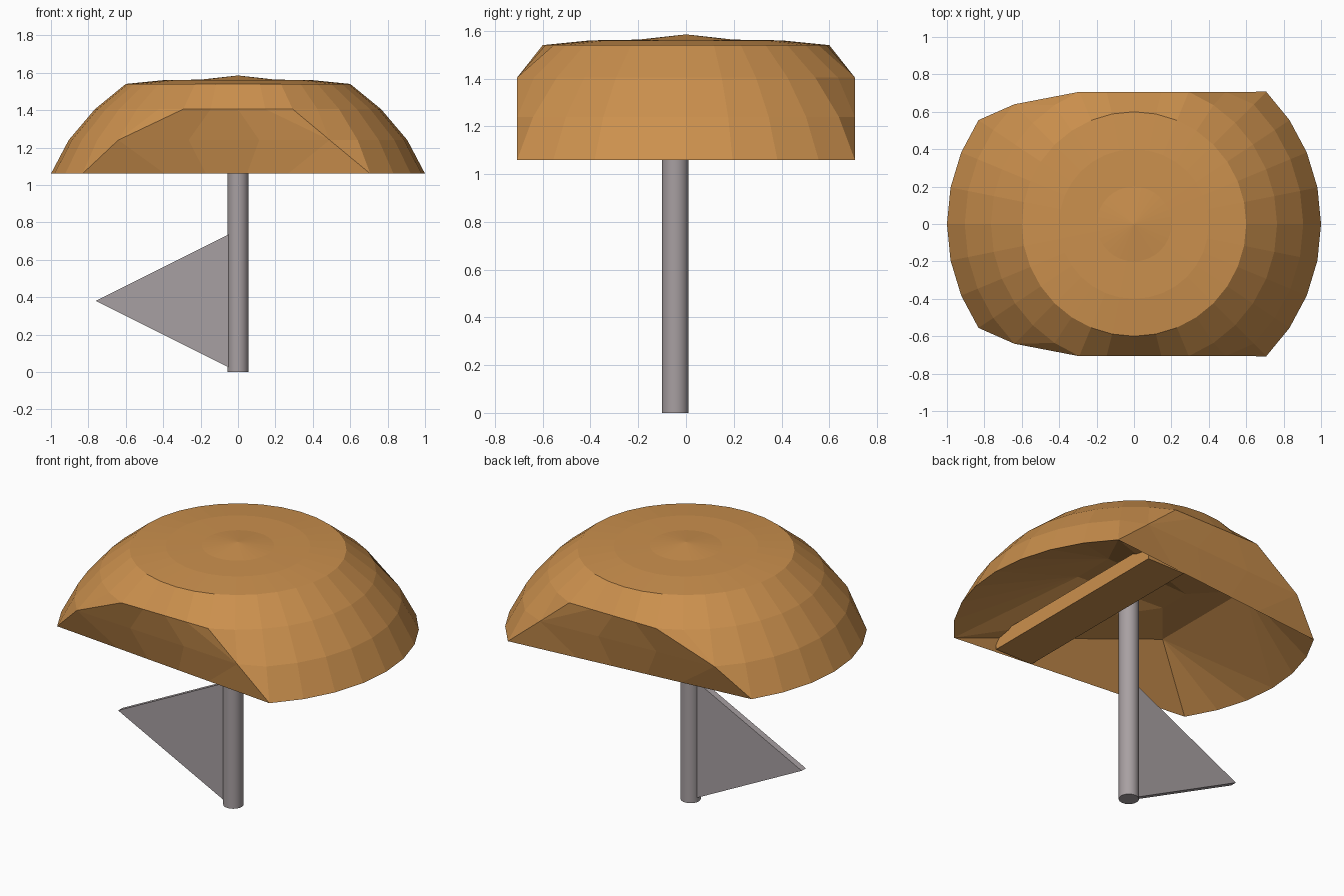
import bpy, bmesh, math
from mathutils import Vector

if "Cube" in bpy.data.objects:
    bpy.data.objects.remove(bpy.data.objects["Cube"])


def material(name, rgb):
    m = bpy.data.materials.new(name)
    m.diffuse_color = (*rgb, 1)
    m.use_nodes = True
    m.node_tree.nodes["Principled BSDF"].inputs["Base Color"].default_value = m.diffuse_color
    return m


orange = material("warm orange", (0.60, 0.28, 0.075))
grey = material("warm grey", (0.39, 0.35, 0.36))


def finish(name, bm, mat):
    me = bpy.data.meshes.new(name)
    bm.to_mesh(me)
    bm.free()
    me.materials.append(mat)
    ob = bpy.data.objects.new(name, me)
    bpy.context.collection.objects.link(ob)
    return ob


def box(name, lo, hi, mat):
    bm = bmesh.new()
    bmesh.ops.create_cube(bm, size=1)
    for v in bm.verts:
        v.co = [lo[i] if v.co[i] < 0 else hi[i] for i in range(3)]
    return finish(name, bm, mat)


N = 32
RINGS = [(1.0, 1.06), (0.905, 1.24), (0.765, 1.405), (0.6, 1.54), (0.4, 1.56), (0.2, 1.563)]


def ring_point(i, j):
    r, z = RINGS[i]
    a = 2 * math.pi * j / N
    return Vector((r * math.cos(a), r * math.sin(a), z))


# Flat side panels: per ring the cut columns are laid along a straight line
CUTS = {
    0: (4, 13, 5, 12, ring_point(0, 4), ring_point(0, 13)),
    1: (6, 12, 7, 10, Vector((0.49, 0.707, 1.24)), ring_point(1, 12)),
    2: (6, 10, 6, 10, ring_point(2, 6), ring_point(2, 10)),
}
CUTS[1] = (5, 12, 7, 10, CUTS[1][4], CUTS[1][5])


def cap_point(i, j):
    j %= N
    mirrored = j > N // 2
    k = N - j if mirrored else j
    p = ring_point(i, k)
    if i in CUTS and CUTS[i][0] <= k <= CUTS[i][1]:
        _, _, s, e, a, b = CUTS[i]
        p = a.lerp(b, min(1, max(0, (k - s) / (e - s))))
    if mirrored:
        p.y = -p.y
    return p


# Cap: faceted dome shell with two flat sides
bm = bmesh.new()
grid = [[bm.verts.new(cap_point(i, j)) for j in range(N)] for i in range(len(RINGS))]
apex = bm.verts.new((0, 0, 1.585))
for j in range(N):
    k = (j + 1) % N
    for lo, hi in zip(grid, grid[1:]):
        bm.faces.new((lo[j], lo[k], hi[k], hi[j]))
    bm.faces.new((grid[-1][j], grid[-1][k], apex))
bmesh.ops.remove_doubles(bm, verts=bm.verts, dist=0.0005)
finish("cap", bm, orange)

# Cap lining: tent of sloping faces hung from the rim
bm = bmesh.new()
rim = {j: bm.verts.new(ring_point(0, j)) for j in list(range(-4, 5)) + list(range(13, 20))}
m0, m1 = [bm.verts.new((0.295, s * 0.13, 1.347)) for s in (-1, 1)]
n0, n1 = [bm.verts.new((-0.29, s * 0.10, 1.352)) for s in (-1, 1)]
o0, o1 = [bm.verts.new((-0.50, s * 0.35, 1.34)) for s in (-1, 1)]
for j in range(4):
    bm.faces.new((rim[j - 4], rim[j - 3], m0))
    bm.faces.new((rim[j], rim[j + 1], m1))
for j in range(3):
    bm.faces.new((rim[13 + j], rim[14 + j], o1))
    bm.faces.new((rim[16 + j], rim[17 + j], o0))
for f in ((rim[0], m1, m0), (rim[16], o0, o1), (m0, m1, n1, n0), (n0, n1, o1, o0)):
    bm.faces.new(f)
for p, r, m, n, o in ((rim[-4], rim[19], m0, n0, o0), (rim[4], rim[13], m1, n1, o1)):
    bm.faces.new((p, m, n))
    bm.faces.new((p, n, o))
    bm.faces.new((p, o, r))
bmesh.ops.recalc_face_normals(bm, faces=bm.faces)
if sum(f.normal.z * f.calc_area() for f in bm.faces) > 0:
    bmesh.ops.reverse_faces(bm, faces=bm.faces)
finish("cap_lining", bm, orange)

# Cross bar under the cap, running front to back
box("cross_bar", (0.19, -0.655, 1.06), (0.445, 0.655, 1.15), orange)

# Pole
bpy.ops.mesh.primitive_cylinder_add(vertices=32, radius=0.056, depth=1.34, location=(0, -0.045, 0.67))
pole = bpy.context.object
pole.name = "pole"
pole.data.materials.append(grey)
bpy.ops.object.shade_smooth_by_angle(angle=math.radians(30))

# Triangular fin beside the pole
bm = bmesh.new()
tri = [(-0.04, 0.74), (-0.04, 0.02), (-0.76, 0.38)]
face = bm.faces.new([bm.verts.new((x, -0.07, z)) for x, z in tri])
ext = bmesh.ops.extrude_face_region(bm, geom=[face])
for v in ext["geom"]:
    if isinstance(v, bmesh.types.BMVert):
        v.co.y += 0.04
bmesh.ops.recalc_face_normals(bm, faces=bm.faces)
finish("fin", bm, grey)
